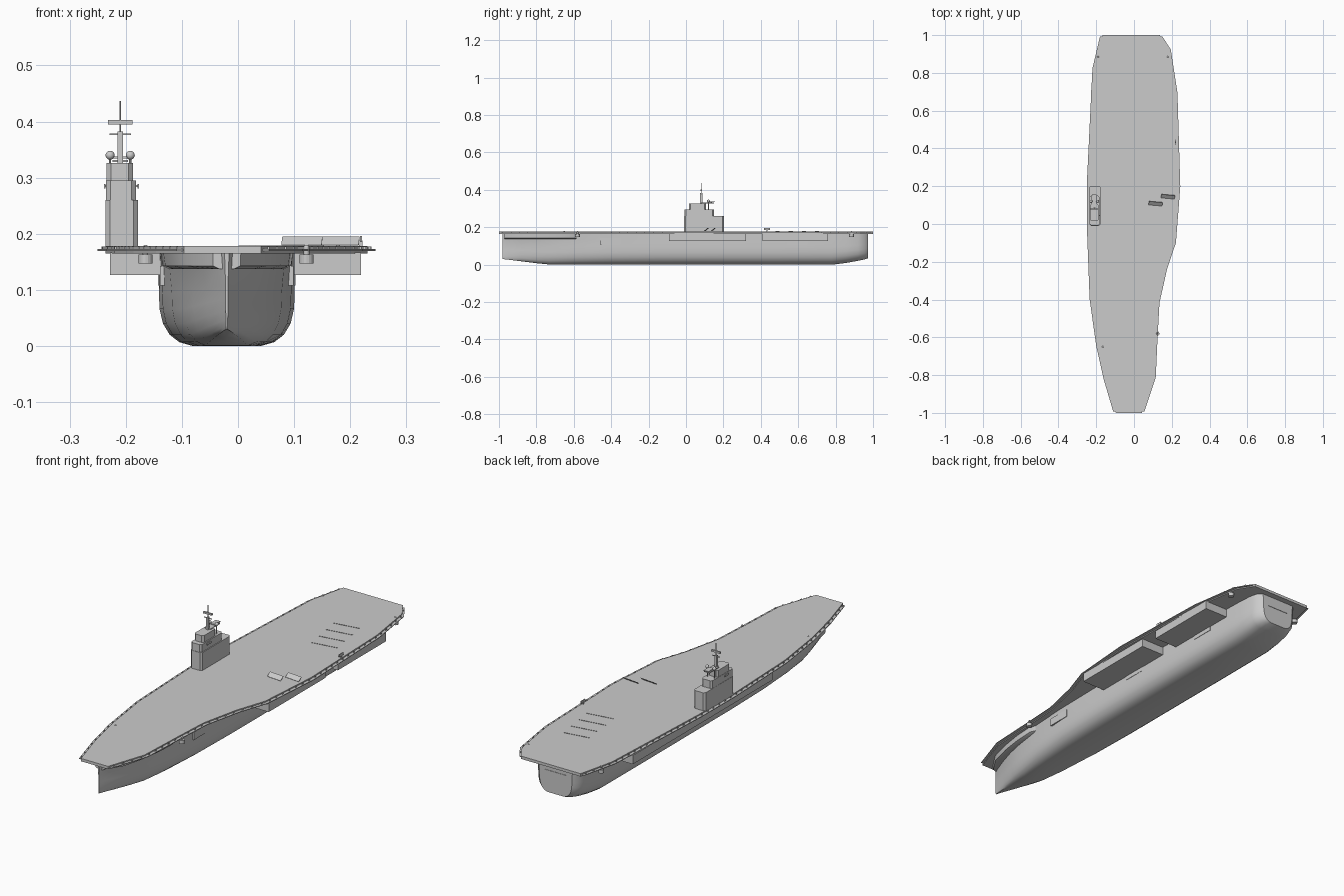
import bpy, bmesh, math
from mathutils import Vector

DECK = 0.178


def make(name, verts, faces, smooth=None):
    me = bpy.data.meshes.new(name)
    me.from_pydata(verts, [], faces)
    bm = bmesh.new()
    bm.from_mesh(me)
    bmesh.ops.recalc_face_normals(bm, faces=bm.faces)
    bm.to_mesh(me)
    bm.free()
    ob = bpy.data.objects.new(name, me)
    bpy.context.collection.objects.link(ob)
    if smooth:
        bpy.ops.object.select_all(action='DESELECT')
        ob.select_set(True)
        bpy.context.view_layer.objects.active = ob
        bpy.ops.object.shade_smooth_by_angle(angle=math.radians(smooth))
    return ob


def loft(name, rings, smooth=None):
    n = len(rings[0])
    verts = [v for r in rings for v in r]
    faces = [list(range(n)), list(range(len(verts) - n, len(verts)))]
    for i in range(len(rings) - 1):
        for j in range(n):
            k = (j + 1) % n
            faces.append([i * n + j, i * n + k, i * n + n + k, i * n + n + j])
    return make(name, verts, faces, smooth)


def prism(name, pts, z0, z1):
    return loft(name, [[(x, y, z) for x, y in pts] for z in (z0, z1)])


def box(name, x0, x1, y0, y1, z0, z1):
    return prism(name, [(x0, y0), (x1, y0), (x1, y1), (x0, y1)], z0, z1)


def tier(name, x0, x1, y0, y1, z0, z1, c=0.008):
    return prism(name, [(x0 + c, y0), (x1 - c, y0), (x1, y0 + c), (x1, y1 - c),
                        (x1 - c, y1), (x0 + c, y1), (x0, y1 - c), (x0, y0 + c)], z0, z1)


def rod(name, x, y, z0, z1, r, n=16):
    ring = [(x + r * math.cos(2 * math.pi * i / n), y + r * math.sin(2 * math.pi * i / n)) for i in range(n)]
    ob = prism(name, ring, z0, z1)
    return ob


def dome(name, x, y, z, r):
    bpy.ops.mesh.primitive_uv_sphere_add(segments=16, ring_count=10, radius=r, location=(x, y, z))
    ob = bpy.context.object
    ob.name = name
    bpy.ops.object.shade_smooth()
    return ob


# Flight deck and the thin catwalk around it
right = [(0.055, -1), (0.115, -0.82), (0.125, -0.6), (0.135, -0.42), (0.175, -0.24),
         (0.222, -0.1), (0.245, 0.2), (0.23, 0.7), (0.195, 0.93), (0.15, 1)]
left = [(-0.18, 1), (-0.22, 0.83), (-0.248, 0.25), (-0.25, 0), (-0.235, -0.4),
        (-0.2, -0.65), (-0.16, -0.83), (-0.11, -1)]
inner_r = [(x - 0.014, y) for x, y in right]
inner_l = [(x + 0.014, y) for x, y in left]
prism("flight_deck", inner_r + inner_l, 0.165, DECK)
prism("catwalk", [(x, y * 0.993) for x, y in right + left], 0.1695, 0.1725)

# Catwalk posts along both edges
post = 0
for path in (right, left):
    for (x0, y0), (x1, y1) in zip(path, path[1:]):
        n = max(1, int(abs(y1 - y0) / 0.04))
        for i in range(n):
            t = (i + 0.5) / n
            s = -0.008 if path is right else 0.008
            x, y = x0 + (x1 - x0) * t + s, y0 + (y1 - y0) * t
            box("catwalk_post", x - 0.0015, x + 0.0015, y - 0.004, y + 0.004, 0.172, 0.1775)

# Hull: stations of (y, half width at deck, half width low, keel height)
CX = -0.02
stations = [(-0.98, 0.004, 0.002, 0.03), (-0.95, 0.022, 0.012, 0.027), (-0.88, 0.05, 0.036, 0.018),
            (-0.8, 0.074, 0.06, 0.008), (-0.73, 0.088, 0.077, 0.001), (-0.6, 0.105, 0.098, 0),
            (-0.4, 0.117, 0.115, 0), (-0.15, 0.121, 0.121, 0), (0.5, 0.121, 0.121, 0),
            (0.78, 0.121, 0.12, 0), (0.86, 0.119, 0.117, 0.01), (0.92, 0.114, 0.111, 0.021),
            (0.955, 0.104, 0.1, 0.028), (0.972, 0.085, 0.082, 0.034)]
half = [(0.0, 0), (0.5, 0.0), (0.7, 0.007), (0.84, 0.02), (0.94, 0.04), (0.99, 0.066), (1.0, 0.095)]
rings = []
for y, wt, wl, b in stations:
    side = [(wl * u, b + h * (0.165 - b) / 0.165) for u, h in half] + [((wt + wl) / 2, 0.135), (wt, 0.166)]
    rings.append([(CX + u, y, z) for u, z in side] + [(CX - u, y, z) for u, z in side[:0:-1]])
loft("hull", rings, 40)

# Flared gallery under the bow part of the deck
flare = [(-0.97, 0.025, 0.012), (-0.9, 0.072, 0.046), (-0.8, 0.098, 0.074),
         (-0.7, 0.113, 0.094), (-0.61, 0.118, 0.102), (-0.58, 0.106, 0.098)]
loft("bow_gallery", [[(CX - b, y, 0.137), (CX - a * 0.97, y, 0.143), (CX - a, y, 0.166), (CX + a, y, 0.166),
                      (CX + a * 0.97, y, 0.143), (CX + b, y, 0.137)] for y, a, b in flare], 40)

# Side sponsons under the deck
box("right_sponson_front", 0.09, 0.219, -0.09, 0.32, 0.127, 0.167)
box("right_sponson_rear", 0.09, 0.219, 0.41, 0.76, 0.127, 0.167)
box("left_sponson", -0.228, -0.13, -0.3, 0.71, 0.127, 0.167)

# Hull doors and the stern opening frame
for y in (-0.46, 0.07, 0.54):
    for s in (-1, 1):
        w = 0.117 if y < 0 else 0.1205
        xs = sorted((CX + s * (w - 0.01), CX + s * (w + 0.002)))
        box("hull_door", xs[0], xs[1], y, y + 0.11, 0.108, 0.143)
box("stern_door", CX - 0.055, CX + 0.055, 0.965, 0.974, 0.115, 0.135)

# Point defence mounts at the deck edge
for x, y in ((0.122, -0.58), (-0.165, -0.65), (-0.19, 0.885), (0.178, 0.885)):
    rod("gun_platform", x, y, 0.147, 0.163, 0.0125)
    rod("gun_base", x, y, 0.163, 0.176, 0.005)
    dome("gun_dome", x, y, 0.1755, 0.005)

# Landing aid at the right edge
box("landing_light_post", 0.216, 0.222, 0.43, 0.436, 0.17, 0.188)
box("landing_light_panel", 0.217, 0.221, 0.418, 0.448, 0.185, 0.196)

# Blast deflectors, tilted plates
for x, y in ((0.114, 0.108), (0.18, 0.145)):
    ob = box("blast_deflector", -0.036, 0.036, -0.012, 0.012, -0.001, 0.001)
    ob.rotation_euler = (math.radians(38), 0, math.radians(-5))
    ob.location = (x, y, 0.187)

# Arresting wires
for i in range(4):
    ob = box("arresting_wire", -0.062, 0.062, -0.0012, 0.0012, -0.001, 0.001)
    ob.rotation_euler = (0, 0, math.radians(9))
    ob.location = (0.062 + i * 0.01, 0.70 - i * 0.07, DECK + 0.0005)

# Island tiers
tier("island_base", -0.236, -0.178, -0.01, 0.202, 0.175, 0.26)
tier("island_middle", -0.235, -0.182, -0.008, 0.15, 0.26, 0.295)
tier("island_bridge", -0.234, -0.187, 0.015, 0.107, 0.295, 0.326)
for x in (-0.2375, -0.178):
    box("bridge_wing_light", x - 0.0015, x + 0.0015, 0.03, 0.06, 0.281, 0.289)
for x in (-0.236, -0.181):
    box("bridge_wing_arm", x - 0.003, x + 0.003, 0.042, 0.048, 0.283, 0.287)

# Mast with yard, bar antenna and pole
box("mast", -0.215, -0.205, 0.076, 0.088, 0.325, 0.382)
box("mast_yard", -0.229, -0.191, 0.08, 0.084, 0.3765, 0.379)
rod("mast_pole", -0.21, 0.082, 0.38, 0.437, 0.0015, 8)
box("search_antenna", -0.232, -0.188, 0.078, 0.086, 0.395, 0.403)

# Radar arm with aft panel and two domes
box("radar_arm", -0.224, -0.196, 0.08, 0.15, 0.328, 0.332)
box("radar_panel", -0.222, -0.198, 0.115, 0.155, 0.334, 0.338)
rod("radar_post", -0.21, 0.135, 0.33, 0.335, 0.003, 8)
for x in (-0.228, -0.192):
    dome("radar_dome", x, 0.12, 0.34, 0.008)
    rod("radar_dome_post", x, 0.12, 0.295, 0.335, 0.002, 8)
